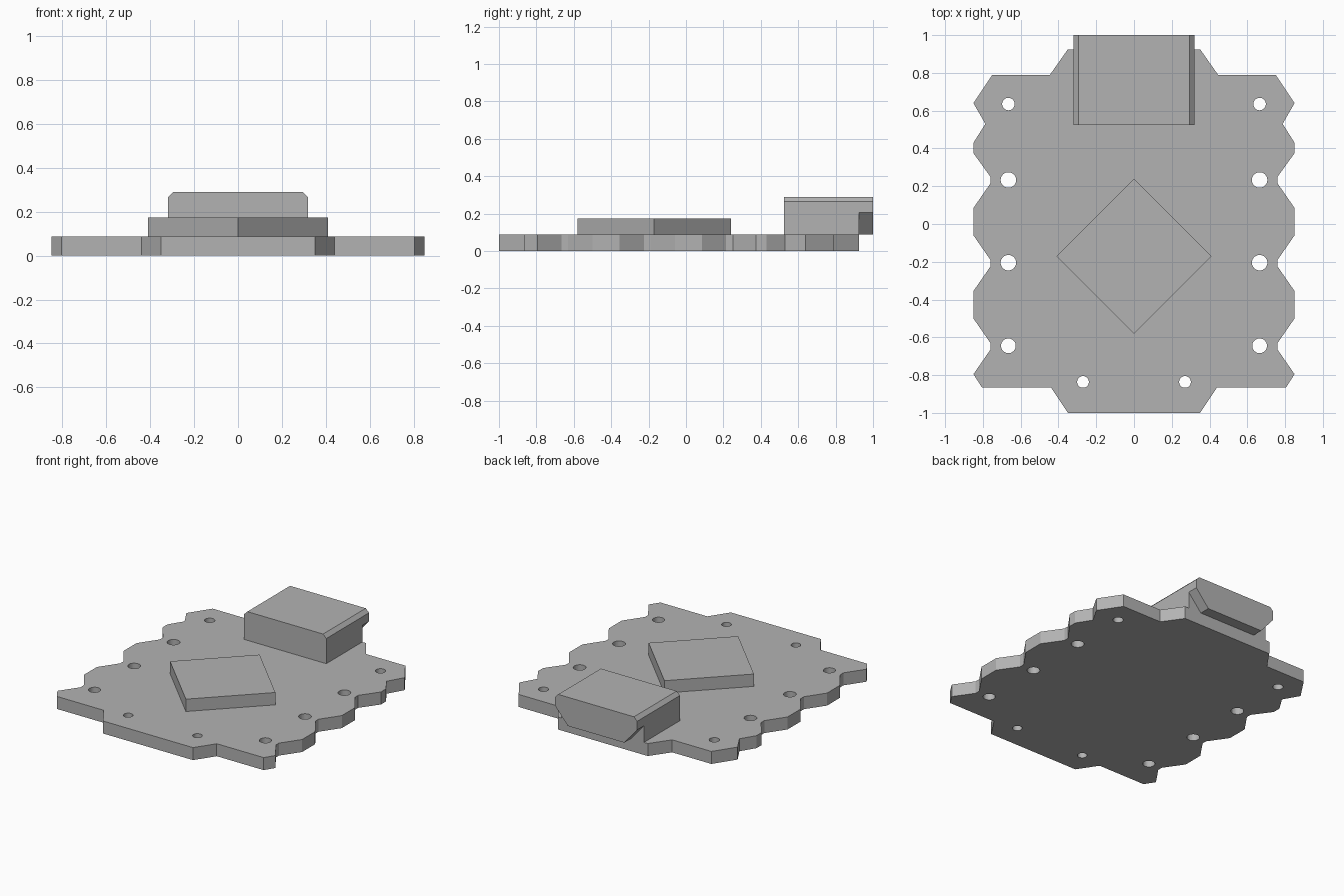
import bpy
import bmesh
from mathutils import Vector

cube = bpy.data.objects.get("Cube")
if cube:
    bpy.data.objects.remove(cube, do_unlink=True)

grey = bpy.data.materials.new("plain grey")
grey.use_nodes = True
grey.diffuse_color = (0.45, 0.45, 0.45, 1)
grey.node_tree.nodes["Principled BSDF"].inputs["Base Color"].default_value = (0.45, 0.45, 0.45, 1)

BOARD_TOP = 0.088


def prism(name, base, shift):
    """Extrude a flat outline along the shift vector."""
    bm = bmesh.new()
    face = bm.faces.new([bm.verts.new(p) for p in base])
    ext = bmesh.ops.extrude_face_region(bm, geom=[face])
    moved = [e for e in ext["geom"] if isinstance(e, bmesh.types.BMVert)]
    bmesh.ops.translate(bm, verts=moved, vec=Vector(shift))
    bmesh.ops.recalc_face_normals(bm, faces=bm.faces[:])
    mesh = bpy.data.meshes.new(name)
    bm.to_mesh(mesh)
    bm.free()
    mesh.materials.append(grey)
    obj = bpy.data.objects.new(name, mesh)
    bpy.context.collection.objects.link(obj)
    return obj


def mirrored(half):
    return half + [(-x, y) for x, y in reversed(half)]


# Board: half outline with scalloped side, mirrored across x
half = [(0.35, 0.925), (0.445, 0.79), (0.75, 0.79), (0.85, 0.64),
        (0.787, 0.53), (0.85, 0.43), (0.85, 0.375), (0.76, 0.25),
        (0.76, 0.215), (0.85, 0.085), (0.85, -0.06), (0.76, -0.19),
        (0.76, -0.225), (0.85, -0.355), (0.85, -0.5), (0.76, -0.63),
        (0.76, -0.665), (0.85, -0.795), (0.805, -0.865), (0.44, -0.865),
        (0.35, -1)]
board = prism("board", [(x, y, 0) for x, y in mirrored(half)], (0, 0, BOARD_TOP))

# Round mounting holes through the board
bm = bmesh.new()
for x, y, r in [(0.665, 0.635, 0.033), (0.665, 0.233, 0.041), (0.665, -0.205, 0.041),
                (0.665, -0.645, 0.039), (0.27, -0.836, 0.031)]:
    for side in (1, -1):
        made = bmesh.ops.create_cone(bm, cap_ends=True, segments=32, radius1=r,
                                     radius2=r, depth=0.4)
        bmesh.ops.translate(bm, verts=made["verts"], vec=(side * x, y, 0))
cut_mesh = bpy.data.meshes.new("hole_cutter")
bm.to_mesh(cut_mesh)
bm.free()
cut_mesh.materials.append(grey)
cutter = bpy.data.objects.new("hole_cutter", cut_mesh)
bpy.context.collection.objects.link(cutter)
cutter.hide_render = True
cutter.hide_viewport = True
cutter.display_type = 'WIRE'
holes = board.modifiers.new("holes", 'BOOLEAN')
holes.operation = 'DIFFERENCE'
holes.solver = 'EXACT'
holes.object = cutter

# Chip turned a quarter of the way round
r, cy = 0.41, -0.17
prism("chip", [(r, cy, BOARD_TOP), (0, cy + r, BOARD_TOP), (-r, cy, BOARD_TOP),
               (0, cy - r, BOARD_TOP)], (0, 0, 0.087))

# Connector body with chamfered top edges
top = [(0.32, 0.265), (0.295, 0.29)]
body = mirrored([(0.32, BOARD_TOP)] + top)
prism("connector_body", [(x, 0.525, z) for x, z in body], (0, 0.4, 0))

# Connector mouth overhanging the board, with lower corners cut away
mouth = mirrored([(0.22, BOARD_TOP), (0.32, 0.205)] + top)
prism("connector_mouth", [(x, 0.925, z) for x, z in mouth], (0, 0.075, 0))
